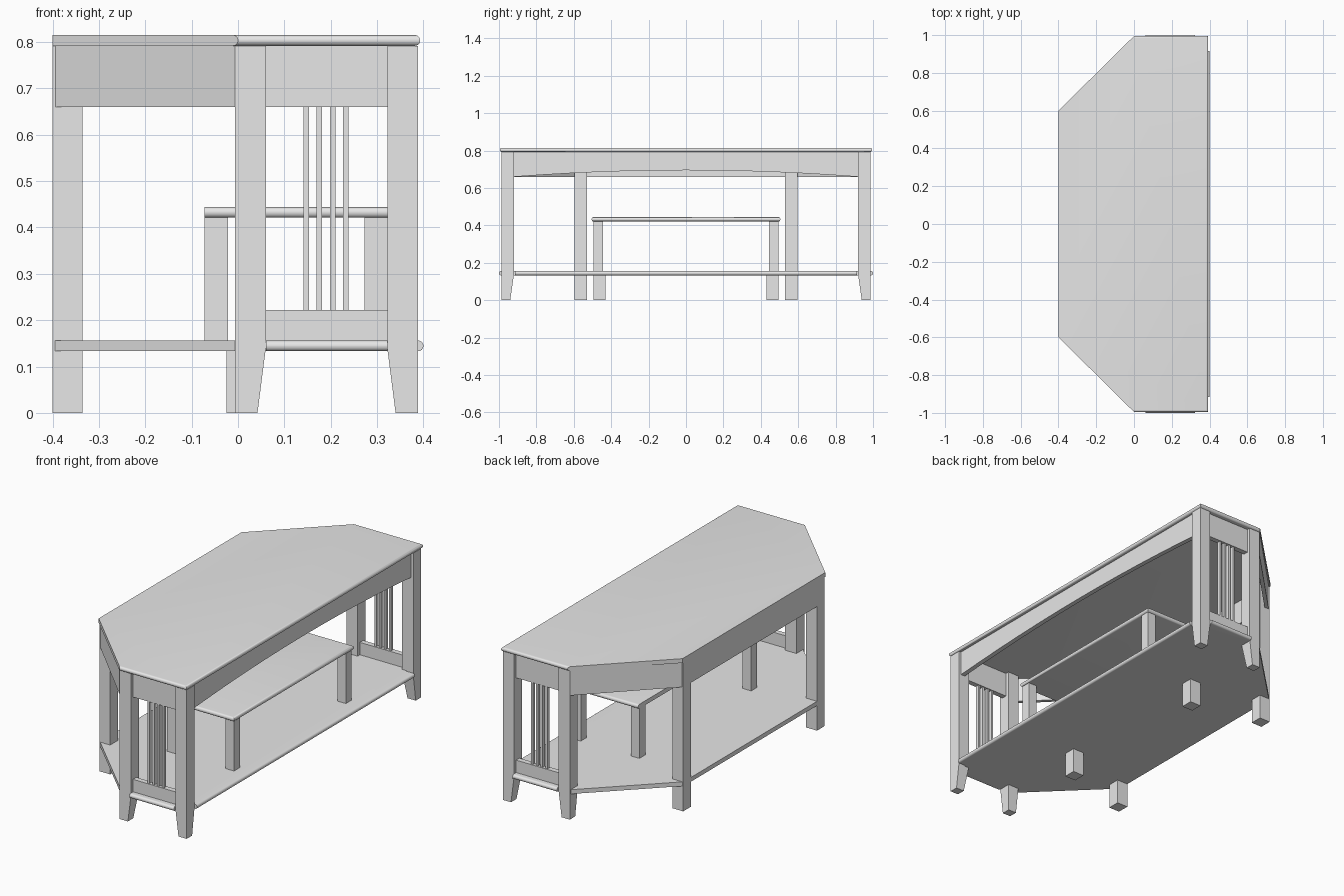
import bpy, bmesh, math
from mathutils import Vector

cube = bpy.data.objects.get("Cube")
if cube:
    bpy.data.objects.remove(cube, do_unlink=True)

grey = bpy.data.materials.new("plain grey")
grey.use_nodes = True
grey.diffuse_color = (0.8, 0.8, 0.8, 1)
grey.node_tree.nodes["Principled BSDF"].inputs["Base Color"].default_value = (0.8, 0.8, 0.8, 1)


def finish(name, bm):
    bmesh.ops.recalc_face_normals(bm, faces=bm.faces)
    mesh = bpy.data.meshes.new(name)
    bm.to_mesh(mesh)
    bm.free()
    mesh.materials.append(grey)
    obj = bpy.data.objects.new(name, mesh)
    bpy.context.collection.objects.link(obj)
    return obj


def prism_mesh(outline, offset):
    """Closed outline of 3D points, extruded along an offset."""
    bm = bmesh.new()
    face = bm.faces.new([bm.verts.new(p) for p in outline])
    out = bmesh.ops.extrude_face_region(bm, geom=[face])
    moved = [v for v in out["geom"] if isinstance(v, bmesh.types.BMVert)]
    bmesh.ops.translate(bm, verts=moved, vec=Vector(offset))
    return bm


def box(name, x, y, z):
    outline = [(x[0], y[0], z[0]), (x[1], y[0], z[0]), (x[1], y[1], z[0]), (x[0], y[1], z[0])]
    return finish(name, prism_mesh(outline, (0, 0, z[1] - z[0])))


def board(name, half, z0, z1):
    """Symmetric board with half-round nosing on its front and end edges."""
    outline = [(x, y, z0) for x, y in half] + [(x, -y, z0) for x, y in reversed(half)]
    bm = prism_mesh(outline, (0, 0, z1 - z0))
    x_max = max(p[0] for p in half)
    y_max = max(p[1] for p in half)

    def nosed(e):
        a, b = (v.co for v in e.verts)
        if abs(a.z - b.z) > 1e-4:
            return False
        front = min(a.x, b.x) > x_max - 1e-4
        end = min(abs(a.y), abs(b.y)) > y_max - 1e-4 and a.y * b.y > 0
        return front or end

    bmesh.ops.bevel(bm, geom=[e for e in bm.edges if nosed(e)], offset=(z1 - z0) * 0.49,
                    offset_type='OFFSET', segments=6, profile=0.5, affect='EDGES')
    obj = finish(name, bm)
    obj.data.shade_smooth()
    obj.data.set_sharp_from_angle(angle=math.radians(35))


def tapered_leg(name, x, y, foot_x, foot_y):
    """Straight post whose foot narrows below the shelf."""
    bm = bmesh.new()
    rings = []
    for (xa, xb), (ya, yb), z in ((foot_x, foot_y, 0), (x, y, 0.14), (x, y, TOP_Z)):
        rings.append([bm.verts.new(p) for p in ((xa, ya, z), (xb, ya, z), (xb, yb, z), (xa, yb, z))])
    for low, high in zip(rings, rings[1:]):
        for i in range(4):
            j = (i + 1) % 4
            bm.faces.new((low[i], low[j], high[j], high[i]))
    bm.faces.new(rings[0])
    bm.faces.new(rings[-1])
    finish(name, bm)


TOP_Z = 0.792
APRON = (0.66, TOP_Z)

# Boards: table top, low shelf notched round the legs, raised inner shelf
board("table_top", [(0.393, 0.995), (0, 0.995), (-0.4, 0.6)], TOP_Z, 0.815)
board("low_shelf", [(0.4, 0.915), (0.35, 0.915), (0.35, 0.95), (0.322, 0.95), (0.322, 1.0),
                    (0.06, 1.0), (0.06, 0.98), (-0.003, 0.98), (-0.4, 0.59)], 0.133, 0.156)
board("inner_shelf", [(0.33, 0.505), (-0.072, 0.505)], 0.421, 0.444)

for side, s in (("left", 1), ("right", -1)):
    def span(a, b):
        return tuple(sorted((a * s, b * s)))

    # Legs
    tapered_leg(f"front_leg_{side}", (0.322, 0.388), span(0.92, 0.986),
                (0.34, 0.388), span(0.94, 0.986))
    tapered_leg(f"middle_leg_{side}", (-0.006, 0.06), span(0.92, 0.986),
                (-0.006, 0.042), span(0.94, 0.986))
    box(f"back_leg_{side}", (-0.4, -0.336), span(0.53, 0.595), (0, TOP_Z))
    box(f"shelf_foot_{side}", (-0.025, 0.04), span(0.43, 0.495), (0, 0.133))
    box(f"inner_back_leg_{side}", (-0.072, -0.022), span(0.445, 0.495), (0.156, 0.421))
    box(f"inner_front_leg_{side}", (0.273, 0.323), span(0.445, 0.495), (0.156, 0.421))

    # End panel: apron, lower rail and slats
    box(f"end_apron_{side}", (0.06, 0.322), span(0.94, 0.968), APRON)
    box(f"end_rail_{side}", (0.06, 0.322), span(0.94, 0.968), (0.156, 0.222))
    for i in range(4):
        x = 0.147 + i * 0.0285
        box(f"slat_{side}_{i + 1}", (x - 0.006, x + 0.006), span(0.945, 0.963), (0.222, 0.66))

    # Angled apron
    plan = [(-0.394, 0.595), (-0.007, 0.984), (-0.007, 0.956), (-0.38, 0.581)]
    outline = [(x, y * s, APRON[0]) for x, y in plan]
    finish(f"angled_apron_{side}", prism_mesh(outline, (0, 0, APRON[1] - APRON[0])))

# Straight back apron
box("back_apron", (-0.4, -0.375), (-0.595, 0.595), APRON)

# Arched front apron
arch = [(0.35, 0.92 * t, 0.695 - 0.035 * t * t) for t in (i / 6 for i in range(-6, 7))]
arch += [(0.35, 0.92, TOP_Z), (0.35, -0.92, TOP_Z)]
finish("front_apron", prism_mesh(arch, (0.025, 0, 0)))
